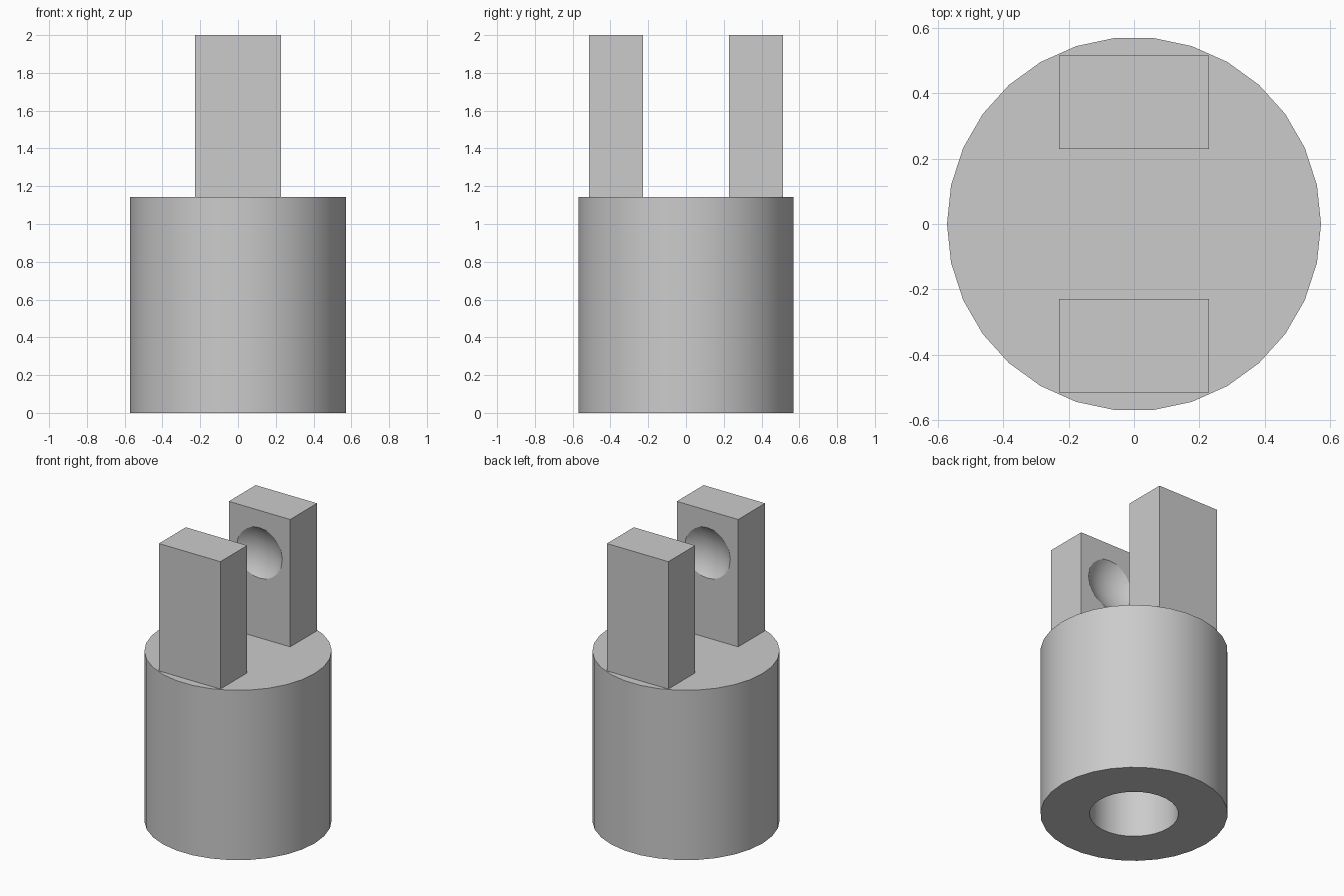
import bpy
import bmesh
import math
from mathutils import Matrix, Vector

cube = bpy.data.objects.get("Cube")
if cube:
    bpy.data.objects.remove(cube, do_unlink=True)

U = 2 / 3.5  # body radius; every other size is a multiple of it

grey = bpy.data.materials.new("light grey")
grey.use_nodes = True
grey.diffuse_color = (0.6, 0.6, 0.6, 1)
grey.node_tree.nodes["Principled BSDF"].inputs["Base Color"].default_value = (0.6, 0.6, 0.6, 1)


def make_object(name, bm):
    bmesh.ops.recalc_face_normals(bm, faces=bm.faces)
    mesh = bpy.data.meshes.new(name)
    bm.to_mesh(mesh)
    bm.free()
    mesh.materials.append(grey)
    obj = bpy.data.objects.new(name, mesh)
    bpy.context.collection.objects.link(obj)
    return obj


def smooth(obj):
    bpy.ops.object.select_all(action='DESELECT')
    obj.select_set(True)
    bpy.context.view_layer.objects.active = obj
    bpy.ops.object.shade_smooth_by_angle(angle=math.radians(30))


# Body: turned profile with a blind bore in the underside
bm = bmesh.new()
bore, depth, height = 0.475 * U, U, 2 * U
profile = [(0, depth), (bore, depth), (bore, 0), (U, 0), (U, height), (0, height)]
verts = [bm.verts.new((r, 0, z)) for r, z in profile]
edges = [bm.edges.new(pair) for pair in zip(verts, verts[1:])]
bmesh.ops.spin(bm, geom=verts + edges, cent=(0, 0, 0), axis=(0, 0, 1),
               angle=math.tau, steps=30, use_duplicate=False)
bmesh.ops.remove_doubles(bm, verts=bm.verts, dist=1e-4)
smooth(make_object("body", bm))

# Ball cutter that hollows the facing sides of the prongs
bm = bmesh.new()
bmesh.ops.create_uvsphere(bm, u_segments=32, v_segments=16, radius=0.5 * U,
                          matrix=Matrix.Translation((0, 0, 3 * U)))
cutter = make_object("socket_cutter", bm)
cutter.hide_render = True

# Prongs: two upright blocks, each with a shallow spherical socket
for name, side in (("front_prong", -1), ("back_prong", 1)):
    bm = bmesh.new()
    size = Vector((0.8, 0.5, 1.5)) * U
    centre = Vector((0, side * 0.65, 2.75)) * U
    bmesh.ops.create_cube(bm, size=1, matrix=Matrix.Translation(centre) @ Matrix.Diagonal(size).to_4x4())
    prong = make_object(name, bm)
    cut = prong.modifiers.new("socket", 'BOOLEAN')
    cut.operation = 'DIFFERENCE'
    cut.solver = 'EXACT'
    cut.object = cutter
    bpy.context.view_layer.objects.active = prong
    bpy.ops.object.modifier_apply(modifier=cut.name)
    smooth(prong)

bpy.data.objects.remove(cutter, do_unlink=True)
